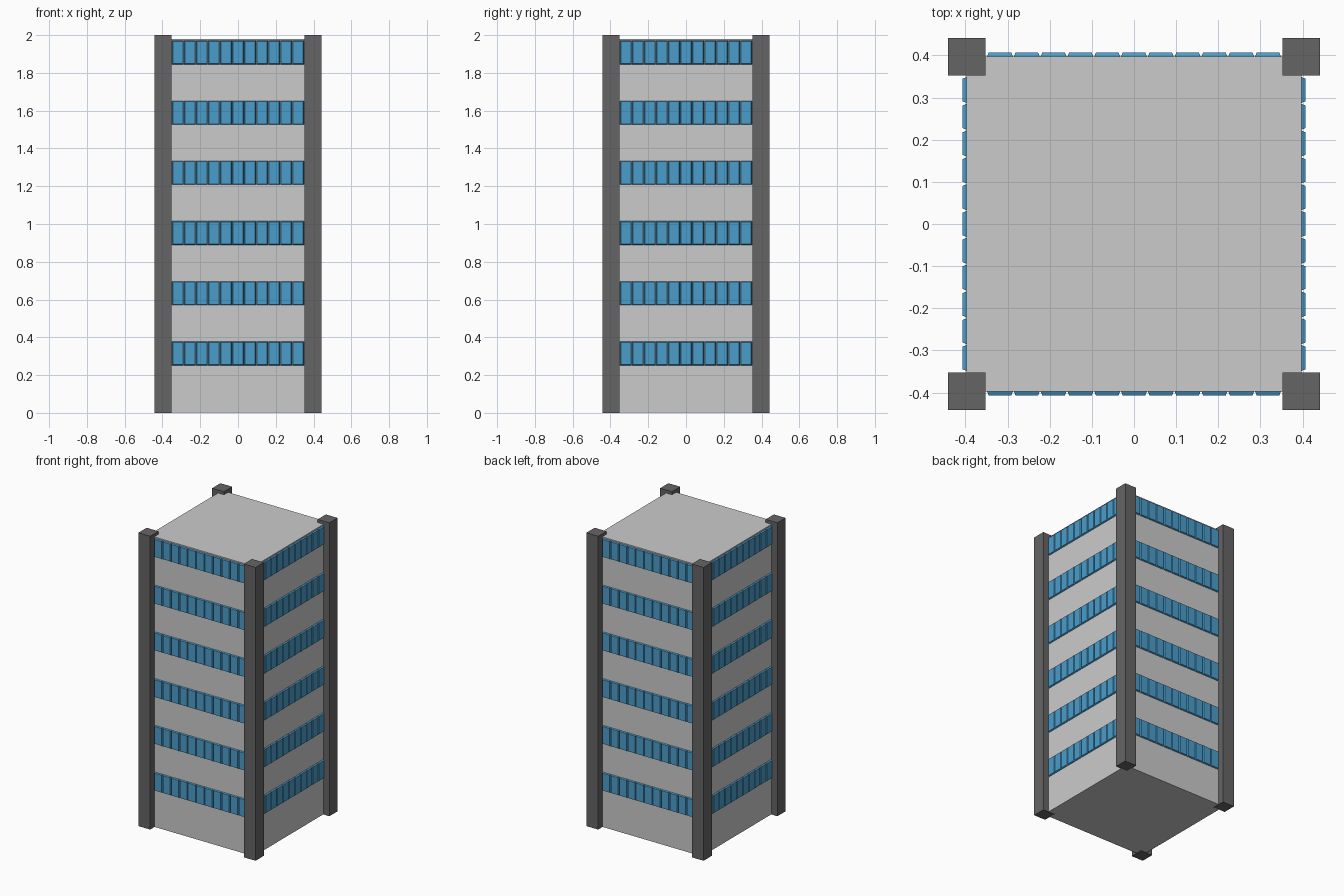
import bpy, bmesh
from math import pi
from mathutils import Matrix, Vector

if "Cube" in bpy.data.objects:
    bpy.data.objects.remove(bpy.data.objects["Cube"])


def material(name, rgb):
    m = bpy.data.materials.new(name)
    m.diffuse_color = (*rgb, 1)
    m.use_nodes = True
    m.node_tree.nodes["Principled BSDF"].inputs["Base Color"].default_value = m.diffuse_color
    return m


def finish(name, bm, mat=None):
    bmesh.ops.recalc_face_normals(bm, faces=bm.faces)
    me = bpy.data.meshes.new(name)
    bm.to_mesh(me)
    bm.free()
    ob = bpy.data.objects.new(name, me)
    bpy.context.collection.objects.link(ob)
    if mat:
        me.materials.append(mat)
    return ob


def box(name, centre, size, mat=None):
    bm = bmesh.new()
    bmesh.ops.create_cube(bm, size=1, matrix=Matrix.Translation(centre) @ Matrix.Diagonal((*size, 1)))
    return finish(name, bm, mat)


dark = material("dark_grey", (0.13, 0.13, 0.13))
blue = material("window_blue", (0.07, 0.34, 0.60))

WALL, OUT, INNER = 0.398, 0.407, 0.353     # wall plane, pane front, pillar inner edge

# Tower body
box("tower_body", (0, 0, 0.9905), (2 * WALL, 2 * WALL, 1.977))

# Corner pillars
for sx in (-1, 1):
    for sy in (-1, 1):
        box("corner_pillar", (sx * 0.3975, sy * 0.3975, 1), (0.089, 0.089, 2), dark)


# One bevelled pane: a box on the -y wall whose outer face is narrowed
def add_pane(bm, x, z, w, h, inset, turn):
    verts = bmesh.ops.create_cube(bm, size=1)["verts"]
    for v in verts:
        outer = v.co.y < 0
        d = 2 * inset if outer else 0
        v.co = turn @ Vector((x + v.co.x * (w - d), -OUT if outer else -WALL + 0.003,
                              z + v.co.z * (h - d)))


# Six rows of eleven panes on each side
COUNT, ROWS = 11, 6
pitch = 2 * 0.35 / COUNT
for side, label in enumerate(("front", "right", "back", "left")):
    turn = Matrix.Rotation(side * pi / 2, 3, 'Z')
    for row in range(ROWS):
        bm = bmesh.new()
        for i in range(COUNT):
            add_pane(bm, (i - (COUNT - 1) / 2) * pitch, 0.3145 + 0.3187 * row,
                     pitch, 0.128, 0.005, turn)
        finish(f"{label}_window_row_{row + 1}", bm, blue)
